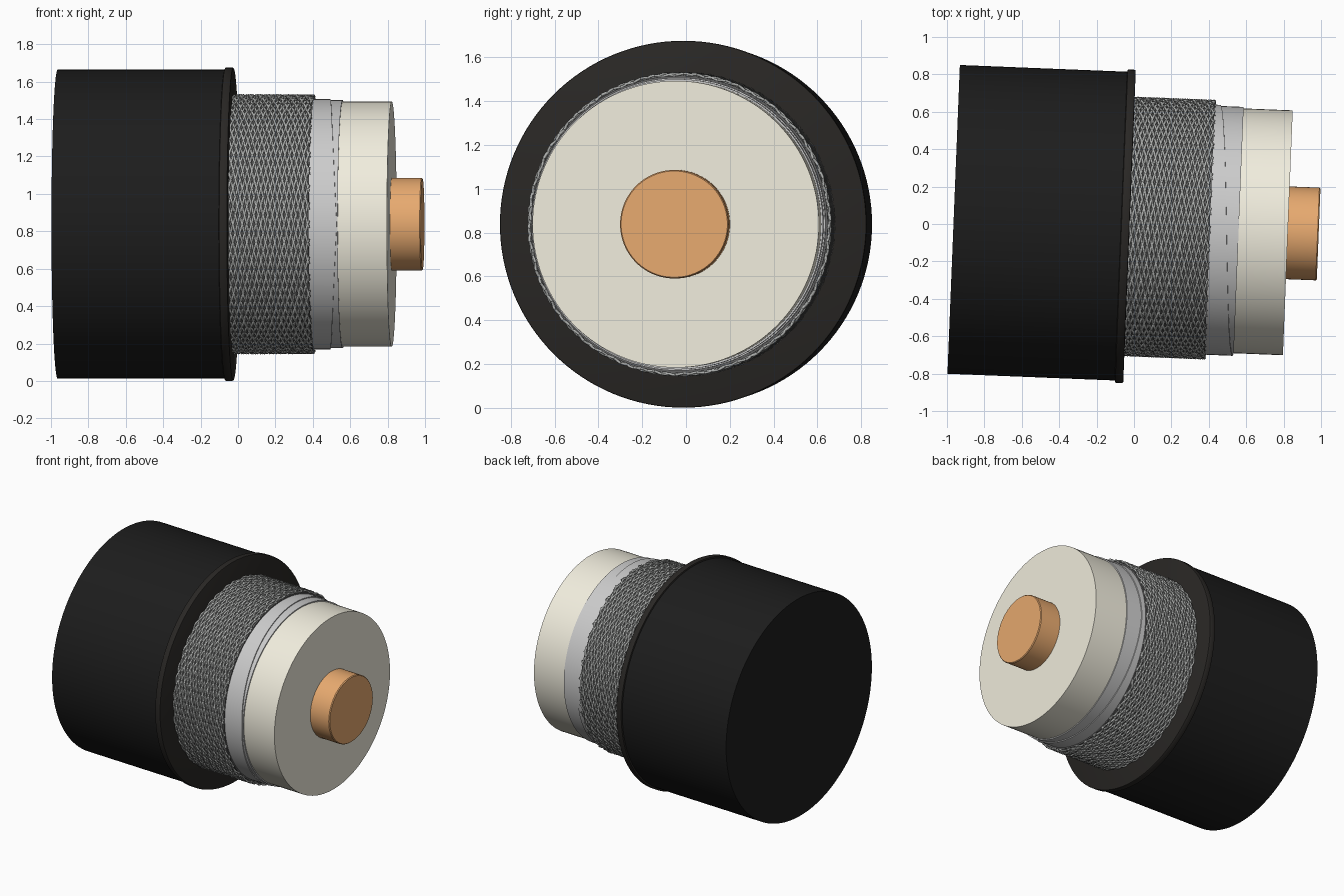
import bpy, bmesh
from math import sin, cos, pi, radians
from mathutils import Matrix, Vector

if "Cube" in bpy.data.objects:
    bpy.data.objects.remove(bpy.data.objects["Cube"])

# Cable axis: local +x, turned slightly about z
AXIS = Matrix.Translation((0, -0.014, 0.838)) @ Matrix.Rotation(radians(-2.3), 4, 'Z')


def material(name, rgb):
    m = bpy.data.materials.new(name)
    m.diffuse_color = (*rgb, 1)
    m.use_nodes = True
    m.node_tree.nodes["Principled BSDF"].inputs["Base Color"].default_value = m.diffuse_color
    return m


def finish(ob, mat):
    ob.matrix_world = AXIS
    ob.data.materials.append(mat)
    bpy.context.view_layer.objects.active = ob
    for o in bpy.context.selected_objects:
        o.select_set(False)
    ob.select_set(True)
    if ob.type == 'MESH':
        bpy.ops.object.shade_smooth_by_angle(angle=radians(35))


def lathe(name, profile, mat, n=128):
    """Revolve (position, radius) points about local x; position may be a function of angle."""
    bm = bmesh.new()
    rings = []
    for s, r in profile:
        ring = []
        for i in range(n):
            a = 2 * pi * i / n
            x = s(a) if callable(s) else s
            ring.append(bm.verts.new((x, r * cos(a), r * sin(a))))
        rings.append(ring)
    for r0, r1 in zip(rings, rings[1:]):
        for i in range(n):
            j = (i + 1) % n
            bm.faces.new((r0[i], r0[j], r1[j], r1[i]))
    bm.faces.new(rings[0])
    bm.faces.new(rings[-1])
    bmesh.ops.recalc_face_normals(bm, faces=bm.faces)
    me = bpy.data.meshes.new(name)
    bm.to_mesh(me)
    bm.free()
    ob = bpy.data.objects.new(name, me)
    bpy.context.collection.objects.link(ob)
    finish(ob, mat)
    return ob


black = material("black_plastic", (0.012, 0.012, 0.012))
lip_black = material("lip_plastic", (0.022, 0.020, 0.018))
steel = material("braid_metal", (0.42, 0.43, 0.42))
dark = material("braid_shadow", (0.12, 0.12, 0.12))
foil_mat = material("foil", (0.80, 0.82, 0.80))
cream = material("insulator", (0.88, 0.85, 0.73))
copper = material("copper", (0.80, 0.40, 0.16))

# Outer jacket and its raised end lip
lathe("jacket", [(-0.965, 0.826), (-0.05, 0.826)], black)
lathe("jacket_lip", [(-0.070, 0.826), (-0.067, 0.836), (-0.062, 0.838),
                     (-0.030, 0.838), (-0.026, 0.836), (-0.024, 0.832)], lip_black)

# Insulator and centre conductor
lathe("insulator", [(0.30, 0.655), (0.823, 0.655)], cream)
lathe("conductor", [(0.80, 0.248), (0.982, 0.248), (0.988, 0.243)], copper, 96)

# Foil: inner layer plus overlapping wrap with a spiral edge
lathe("foil", [(0.30, 0.663), (0.56, 0.663)], foil_mat)
lathe("foil_overlap", [(0.30, 0.669),
                       (lambda a: 0.435 + 0.12 * min(a, 2 * pi - a) / pi, 0.669),
                       (lambda a: 0.436 + 0.12 * min(a, 2 * pi - a) / pi, 0.662)], foil_mat)

# Woven braid: backing tube and two opposing sets of helical strands
S0, S1, R = -0.05, 0.405, 0.685
lathe("braid_backing", [(S0, R - 0.006), (S1, R - 0.006)], dark)
N, PITCH = 44, 1.1
turn = 2 * pi * (S1 - S0) / PITCH
STEPS = 130
for sign, label in ((1, "right"), (-1, "left")):
    cu = bpy.data.curves.new("braid_strands_" + label, 'CURVE')
    cu.dimensions = '3D'
    cu.bevel_depth = 0.0075
    cu.bevel_resolution = 0
    for k in range(N):
        sp = cu.splines.new('POLY')
        sp.points.add(STEPS)
        for i, p in enumerate(sp.points):
            t = i / STEPS
            a = sign * turn * t + 2 * pi * k / N
            r = R + 0.004 * sign * sin(N * turn * t + pi * k)
            p.co = (S0 + (S1 - S0) * t, r * cos(a), r * sin(a), 1)
    ob = bpy.data.objects.new(cu.name, cu)
    bpy.context.collection.objects.link(ob)
    finish(ob, steel)
